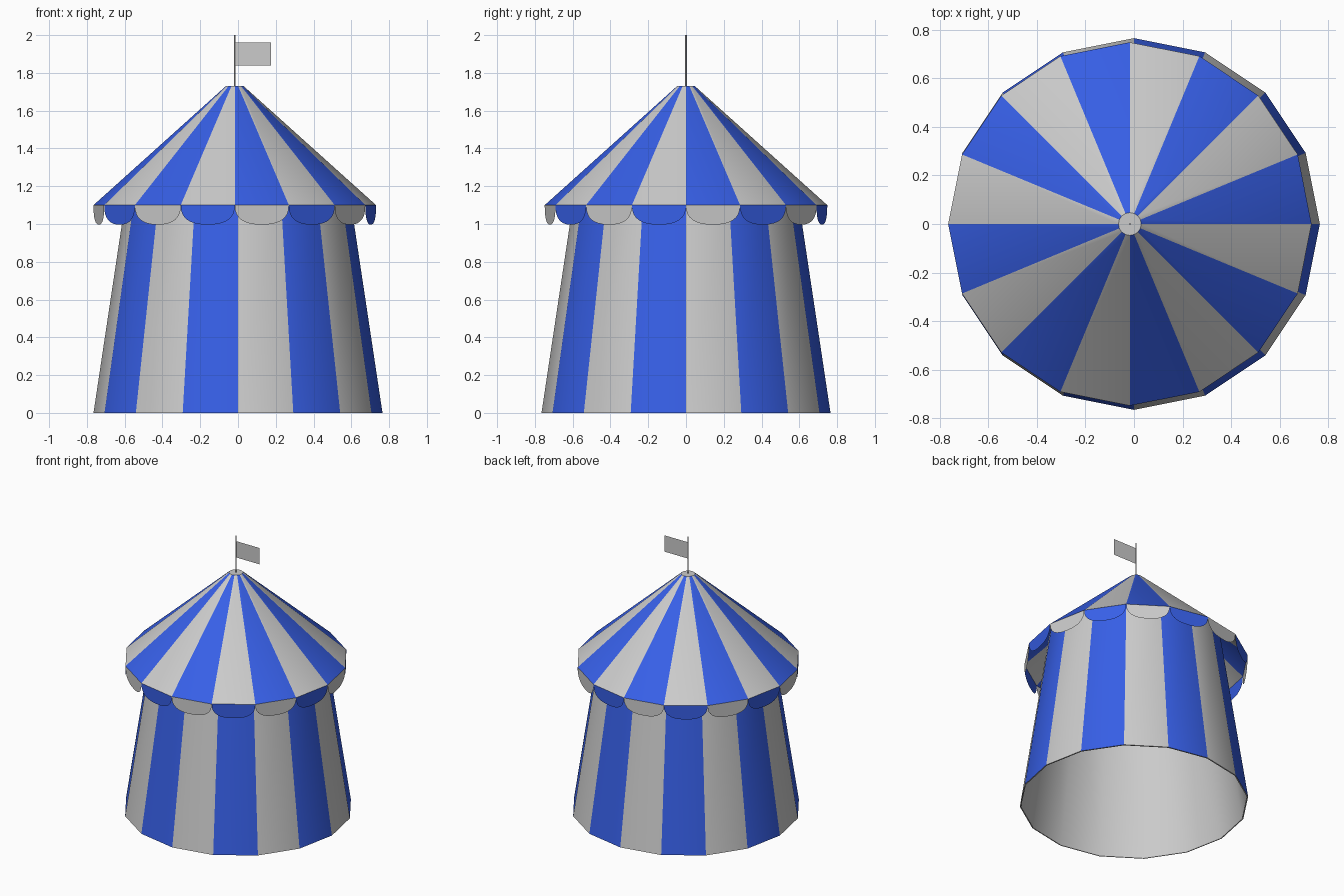
import bpy
from math import sin, cos, pi

if "Cube" in bpy.data.objects:
    bpy.data.objects.remove(bpy.data.objects["Cube"])

SIDES = 16
ROOF_X = -0.017          # roof, flaps and pole sit slightly left of the wall
ROOF_R, EAVE_Z, PEAK_Z = 0.748, 1.10, 1.73


def material(name, color):
    m = bpy.data.materials.new(name)
    m.diffuse_color = color
    m.use_nodes = True
    m.node_tree.nodes["Principled BSDF"].inputs["Base Color"].default_value = m.diffuse_color
    return m


GREY = material("canvas_grey", (0.8, 0.8, 0.8, 1))
BLUE = material("canvas_blue", (0.038, 0.115, 0.8, 1))


def make(name, verts, faces, mats=(), indices=None, x=0.0):
    me = bpy.data.meshes.new(name)
    me.from_pydata(verts, [], faces)
    for m in mats:
        me.materials.append(m)
    if indices:
        for p, i in zip(me.polygons, indices):
            p.material_index = i
    ob = bpy.data.objects.new(name, me)
    bpy.context.collection.objects.link(ob)
    ob.location.x = x
    bpy.ops.object.select_all(action='DESELECT')
    ob.select_set(True)
    bpy.context.view_layer.objects.active = ob
    return ob


def ring(r, z):
    return [(r * cos(2 * pi * k / SIDES), r * sin(2 * pi * k / SIDES), z)
            for k in range(SIDES)]


def side_faces():
    return [(k, (k + 1) % SIDES, SIDES + (k + 1) % SIDES, SIDES + k)
            for k in range(SIDES)]


# striped wall, tapering upward, with a plain grey lining
wall = make("wall", ring(0.765, 0) + ring(0.58, 1.23), side_faces(),
            (GREY, BLUE, GREY, GREY), [k % 2 for k in range(SIDES)])
mod = wall.modifiers.new("lining", 'SOLIDIFY')
mod.thickness = 0.008
mod.offset = -1
mod.material_offset = 2
mod.material_offset_rim = 2
bpy.ops.object.modifier_apply(modifier="lining")
bpy.ops.object.shade_smooth_by_angle()

# striped conical roof with a small grey cap
roof = make("roof", ring(ROOF_R, EAVE_Z) + ring(0.047, PEAK_Z),
            side_faces() + [tuple(range(SIDES, 2 * SIDES))],
            (GREY, BLUE), [(k + 1) % 2 for k in range(SIDES)] + [0], ROOF_X)
bpy.ops.object.shade_smooth_by_angle()

# scalloped flaps hanging from the eave, colours opposite to the roof
verts, faces = [], []
eave = ring(ROOF_R, EAVE_Z)
STEPS = 16
for k in range(SIDES):
    a, b = eave[k], eave[(k + 1) % SIDES]
    start = len(verts)
    for s in range(STEPS + 1):
        t = pi * s / STEPS
        c, d = cos(t), max(sin(t), 0.0)
        u = 0.5 - 0.5 * abs(c) ** 0.8 * (1 if c > 0 else -1)
        verts.append((a[0] + (b[0] - a[0]) * u, a[1] + (b[1] - a[1]) * u,
                      EAVE_Z - 0.103 * d ** 0.8))
    faces.append(tuple(range(start, len(verts))))
make("eave_flaps", verts, faces, (GREY, BLUE),
     [k % 2 for k in range(SIDES)], ROOF_X)

# flag pole
bpy.ops.mesh.primitive_cylinder_add(vertices=8, radius=0.004, depth=0.30,
                                    location=(ROOF_X, 0, 1.85))
bpy.context.object.name = "flag_pole"

# flag
make("flag", [(0, 0, 1.84), (0.192, 0, 1.84), (0.192, 0, 1.96), (0, 0, 1.96)],
     [(0, 1, 2, 3)], x=ROOF_X)
